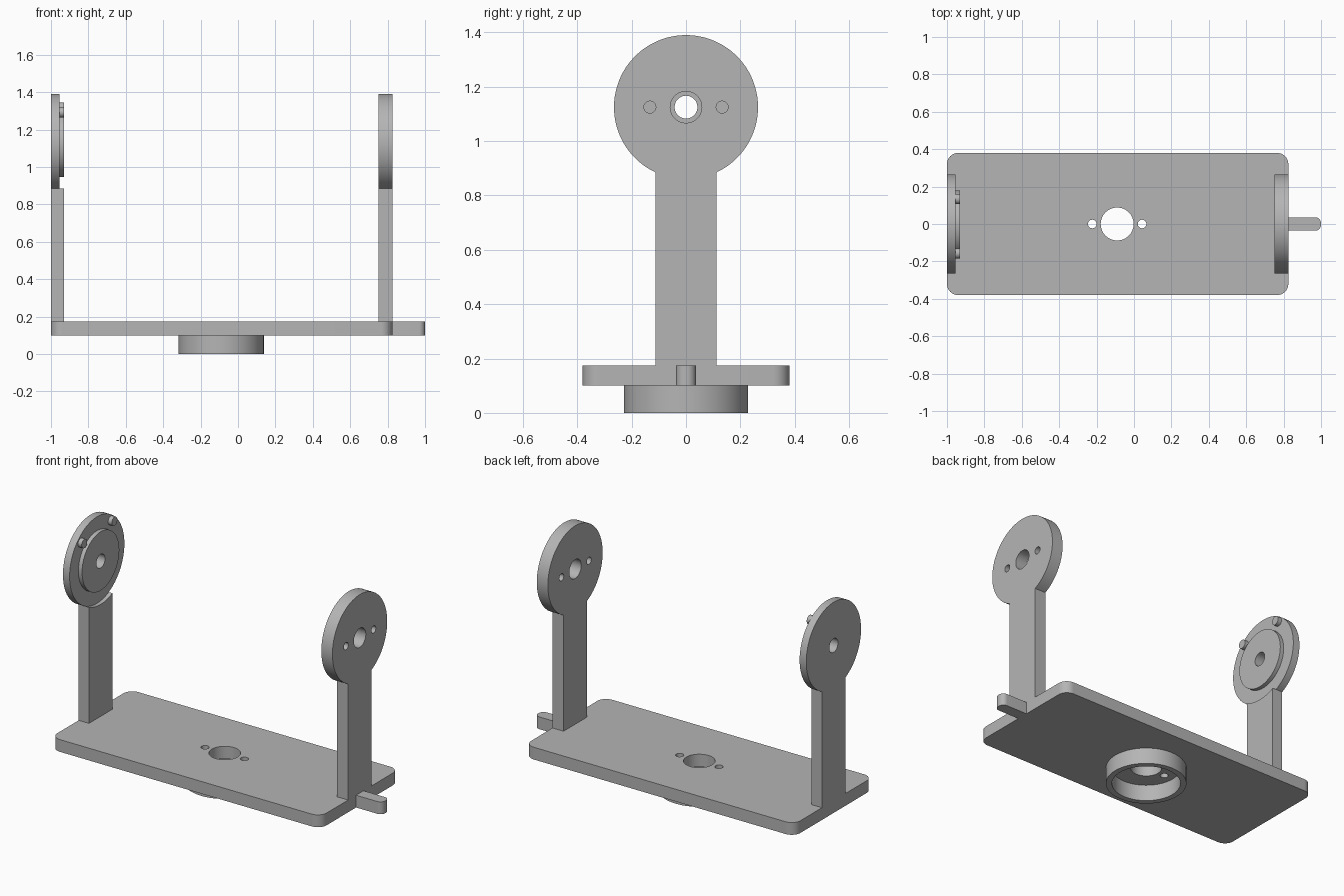
import bpy, bmesh
from math import sin, cos, pi, asin
from mathutils import Matrix

if "Cube" in bpy.data.objects:
    bpy.data.objects.remove(bpy.data.objects["Cube"], do_unlink=True)

GREY = (0.46, 0.46, 0.46, 1)
mat = bpy.data.materials.new("plain grey")
mat.use_nodes = True
mat.diffuse_color = GREY
mat.node_tree.nodes["Principled BSDF"].inputs["Base Color"].default_value = GREY

# Local profile axes (u, v, depth) become (y, z, x) for upright parts
UPRIGHT = Matrix(((0, 0, 1, 0), (1, 0, 0, 0), (0, 1, 0, 0), (0, 0, 0, 1)))


def arc(u, v, r, a0, a1, n=16):
    return [(u + r * cos(a0 + (a1 - a0) * i / n), v + r * sin(a0 + (a1 - a0) * i / n))
            for i in range(n + 1)]


def circle(u, v, r, n=64):
    return arc(u, v, r, 0, 2 * pi, n)[:-1]


def rounded(u0, u1, v0, v1, r, right_only=False):
    pts = arc(u1 - r, v0 + r, r, -pi / 2, 0) + arc(u1 - r, v1 - r, r, 0, pi / 2)
    if right_only:
        return pts + [(u0, v1), (u0, v0)]
    return pts + arc(u0 + r, v1 - r, r, pi / 2, pi) + arc(u0 + r, v0 + r, r, pi, pi * 1.5)


def slab(name, loops, lo, hi, upright=False):
    """Extrude a filled profile; inner loops become holes."""
    cu = bpy.data.curves.new(name, 'CURVE')
    cu.dimensions = '2D'
    cu.fill_mode = 'BOTH'
    cu.extrude = (hi - lo) / 2
    for pts in loops:
        sp = cu.splines.new('POLY')
        sp.points.add(len(pts) - 1)
        for p, (u, v) in zip(sp.points, pts):
            p.co = (u, v, 0, 1)
        sp.use_cyclic_u = True
    ob = bpy.data.objects.new(name, cu)
    bpy.context.collection.objects.link(ob)
    bpy.ops.object.select_all(action='DESELECT')
    ob.select_set(True)
    bpy.context.view_layer.objects.active = ob
    bpy.ops.object.convert(target='MESH')
    ob = bpy.context.object
    place = Matrix.Translation((0, 0, (lo + hi) / 2))
    bm = bmesh.new()
    bm.from_mesh(ob.data)
    bm.transform(UPRIGHT @ place if upright else place)
    bmesh.ops.remove_doubles(bm, verts=bm.verts, dist=0.0001)
    bmesh.ops.recalc_face_normals(bm, faces=bm.faces)
    bm.to_mesh(ob.data)
    bm.free()
    ob.data.materials.clear()
    ob.data.materials.append(mat)
    bpy.ops.object.shade_smooth_by_angle(angle=0.6)
    return ob


# Main dimensions
BOTTOM, TOP = 0.1, 0.175
LEFT, RIGHT = -1.0, 0.825
HUB_X = -0.09
HEAD_Z, HEAD_R, POST = 1.125, 0.265, 0.113
neck = asin(POST / HEAD_R)

# Base plate, mounting ring and end tab
slab("base_plate", [rounded(LEFT, RIGHT, -0.38, 0.38, 0.06), circle(HUB_X, 0, 0.088)]
     + [circle(HUB_X + s * 0.133, 0, 0.023, 32) for s in (-1, 1)], BOTTOM, TOP)
slab("mounting_ring", [circle(HUB_X, 0, 0.228), circle(HUB_X, 0, 0.194)], 0, BOTTOM)
slab("end_tab", [rounded(RIGHT, 1.0, -0.036, 0.036, 0.032, True)], BOTTOM, TOP)

# Keyhole-shaped arm: post running into a round head
keyhole = [(-POST, TOP), (POST, TOP)] + arc(0, HEAD_Z, HEAD_R, neck - pi / 2, 1.5 * pi - neck, 80)
slab("bearing_arm", [keyhole, circle(0, HEAD_Z, 0.058)]
     + [circle(s * 0.133, HEAD_Z, 0.022, 32) for s in (-1, 1)], 0.75, RIGHT, True)

# Opposite arm: thinner head, post thickened up to the head's rim
STEP, INNER = -0.955, -0.93
slab("horn_arm", [keyhole, circle(0, HEAD_Z, 0.042)], LEFT, STEP, True)
slab("horn_arm_post", [[(-POST, TOP), (POST, TOP)]
     + arc(0, HEAD_Z, HEAD_R, neck - pi / 2, -neck - pi / 2, 24)], STEP, INNER, True)
slab("raised_disc", [circle(0, HEAD_Z, 0.18), circle(0, HEAD_Z, 0.042)], STEP, INNER, True)

# Stop pegs on the head
for name, y, z in (("stop_peg_front", -0.157, 1.292), ("stop_peg_back", 0.134, 1.317)):
    slab(name, [circle(y, z, 0.027, 32)], STEP, INNER, True)
